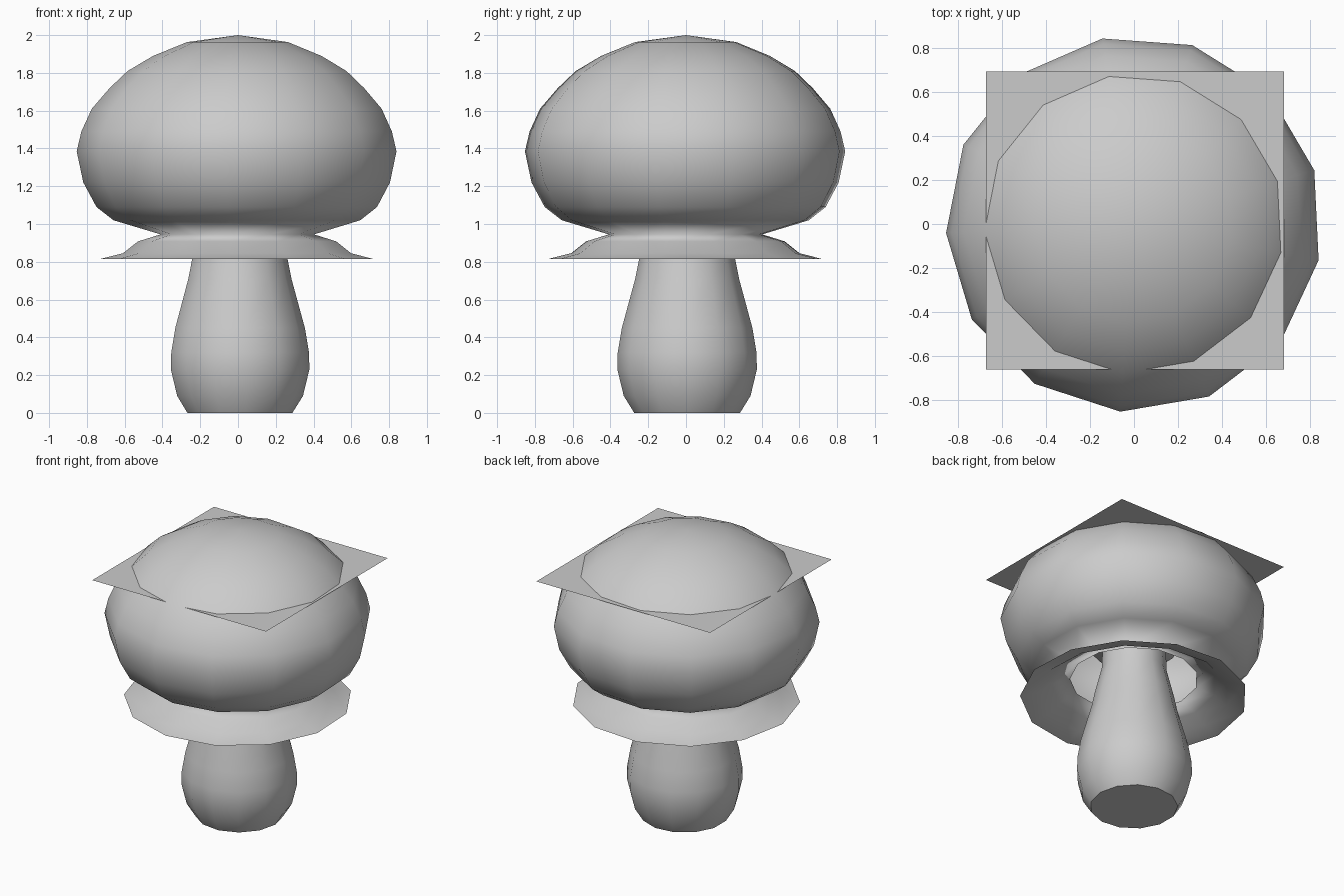
import bpy, bmesh, math
from mathutils import Matrix

old = bpy.data.objects.get("Cube")
if old:
    bpy.data.objects.remove(old, do_unlink=True)

SIDES = 13
PHASE = math.radians(16.6)

grey = bpy.data.materials.new("light_grey")
grey.use_nodes = True
grey.diffuse_color = (0.6, 0.6, 0.6, 1)
grey.node_tree.nodes["Principled BSDF"].inputs["Base Color"].default_value = (0.6, 0.6, 0.6, 1)


def finish(name, bm, location, smooth):
    mesh = bpy.data.meshes.new(name)
    bm.to_mesh(mesh)
    bm.free()
    mesh.materials.append(grey)
    obj = bpy.data.objects.new(name, mesh)
    obj.location = location
    bpy.context.collection.objects.link(obj)
    for poly in mesh.polygons:
        poly.use_smooth = smooth
    return obj


def lathe(name, profile, phase, location=(0, 0, 0)):
    """Revolve (radius, height) points from bottom to top around z."""
    bm = bmesh.new()
    turn = Matrix.Rotation(phase, 3, 'Z')
    verts = [bm.verts.new(turn @ Matrix.Identity(3).col[0] * r + Matrix.Identity(3).col[2] * z)
             for r, z in profile]
    edges = [bm.edges.new(pair) for pair in zip(verts, verts[1:])]
    bmesh.ops.spin(bm, geom=verts + edges, cent=(0, 0, 0), axis=(0, 0, 1),
                   angle=math.tau, steps=SIDES, use_merge=True)
    bmesh.ops.remove_doubles(bm, verts=bm.verts[:], dist=0.0005)
    bmesh.ops.recalc_face_normals(bm, faces=bm.faces[:])
    return finish(name, bm, location, True)


# Hollow cap, pinched at the neck and flaring into an open skirt
lathe("cap_and_skirt", [
    (0.73, 0.815), (0.61, 0.845), (0.53, 0.908), (0.41, 0.945),
    (0.66, 1.02), (0.75, 1.09), (0.82, 1.22), (0.855, 1.385),
    (0.83, 1.49), (0.775, 1.61), (0.68, 1.72), (0.585, 1.81),
    (0.45, 1.89), (0.27, 1.963), (0, 2.0)], PHASE)

# Bulbous stem with a closed base and a small flared top inside the cap
stem = lathe("stem", [
    (0, 0), (0.282, 0), (0.338, 0.09), (0.372, 0.23), (0.37, 0.32),
    (0.348, 0.45), (0.277, 0.71), (0.257, 0.81), (0.21, 1.0),
    (0.205, 1.15), (0.28, 1.17), (0, 1.17)], 0, (0.006, 0.006, 0))
bpy.ops.object.select_all(action='DESELECT')
stem.select_set(True)
bpy.context.view_layer.objects.active = stem
bpy.ops.object.shade_smooth_by_angle(angle=math.radians(50))

# Thin square sheet cutting through the upper cap
sheet = bmesh.new()
bmesh.ops.create_grid(sheet, x_segments=1, y_segments=1, size=0.677)
finish("square_sheet", sheet, (0.005, 0.015, 1.72), False)
